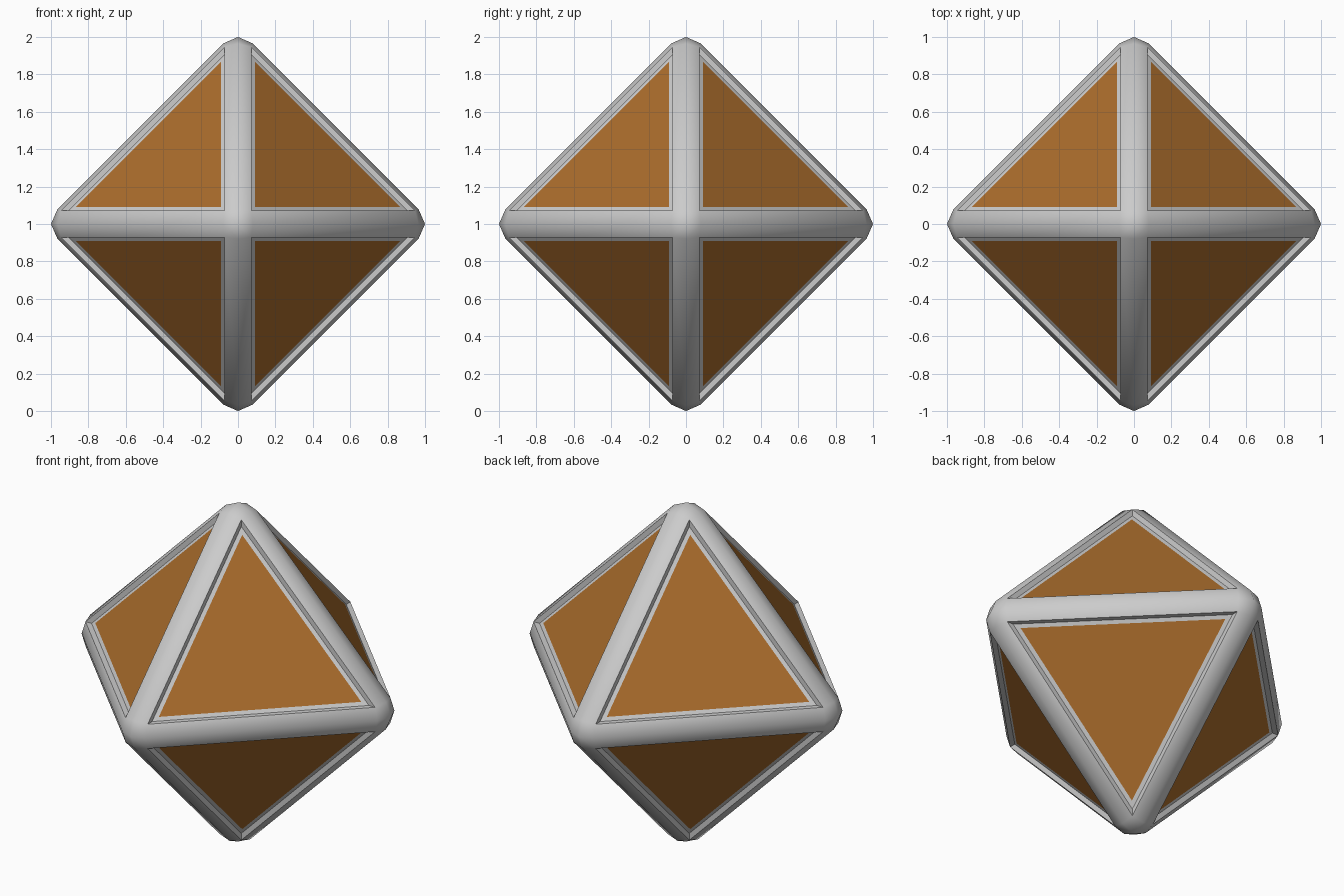
import bpy, bmesh
from itertools import product

if "Cube" in bpy.data.objects:
    bpy.data.objects.remove(bpy.data.objects["Cube"])

EDGE = (0.08, 0.965)       # ridge point of a beam near a tip: (side, along axis)
RIM = (0.072, 0.945)       # beam edge corner: (both sides, along axis)
FLOOR = (0.0725, 0.905)    # foot of the recess wall
PANEL = (0.091, 0.868)     # coloured panel corner


def make_object(name, bm):
    bmesh.ops.remove_doubles(bm, verts=bm.verts, dist=1e-5)
    mesh = bpy.data.meshes.new(name)
    bm.to_mesh(mesh)
    bm.free()
    obj = bpy.data.objects.new(name, mesh)
    bpy.context.collection.objects.link(obj)
    return obj


def add_face(bm, signs, points):
    # mirror into the octant and keep the winding outward
    pts = [[c * s for c, s in zip(p, signs)] for p in points]
    if signs[0] * signs[1] * signs[2] < 0:
        pts.reverse()
    bm.faces.new([bm.verts.new((x, y, z + 1)) for x, y, z in pts])


def corner(k, size):
    p = [size[0]] * 3
    p[k] = size[1]
    return p


def ridge(k, j):
    p = [0.0] * 3
    p[k], p[j] = EDGE[1], EDGE[0]
    return p


def tip(k):
    p = [0.0] * 3
    p[k] = 1.0
    return p


frame, panels = bmesh.new(), bmesh.new()
for s in product((1, -1), repeat=3):
    for k in range(3):
        j, l = (k + 1) % 3, (k + 2) % 3
        # rounded tip patch and half of one edge beam
        add_face(frame, s, [tip(k), ridge(k, j), corner(k, RIM), ridge(k, l)])
        add_face(frame, s, [ridge(k, j), ridge(j, k), corner(j, RIM), corner(k, RIM)])
        # recess wall and flat border round the panel
        for a, b in ((RIM, FLOOR), (FLOOR, PANEL)):
            add_face(frame, s, [corner(k, a), corner(j, a), corner(j, b), corner(k, b)])
    add_face(panels, s, [corner(k, PANEL) for k in range(3)])

frame_obj = make_object("frame", frame)
panel_obj = make_object("face_panels", panels)

# smooth beams, crisp recess edges
bpy.context.view_layer.objects.active = frame_obj
frame_obj.select_set(True)
bpy.ops.object.shade_smooth_by_angle(angle=0.7)

mat = bpy.data.materials.new("orange")
mat.diffuse_color = (0.4, 0.15, 0.025, 1)
mat.use_nodes = True
mat.node_tree.nodes["Principled BSDF"].inputs["Base Color"].default_value = mat.diffuse_color
panel_obj.data.materials.append(mat)
